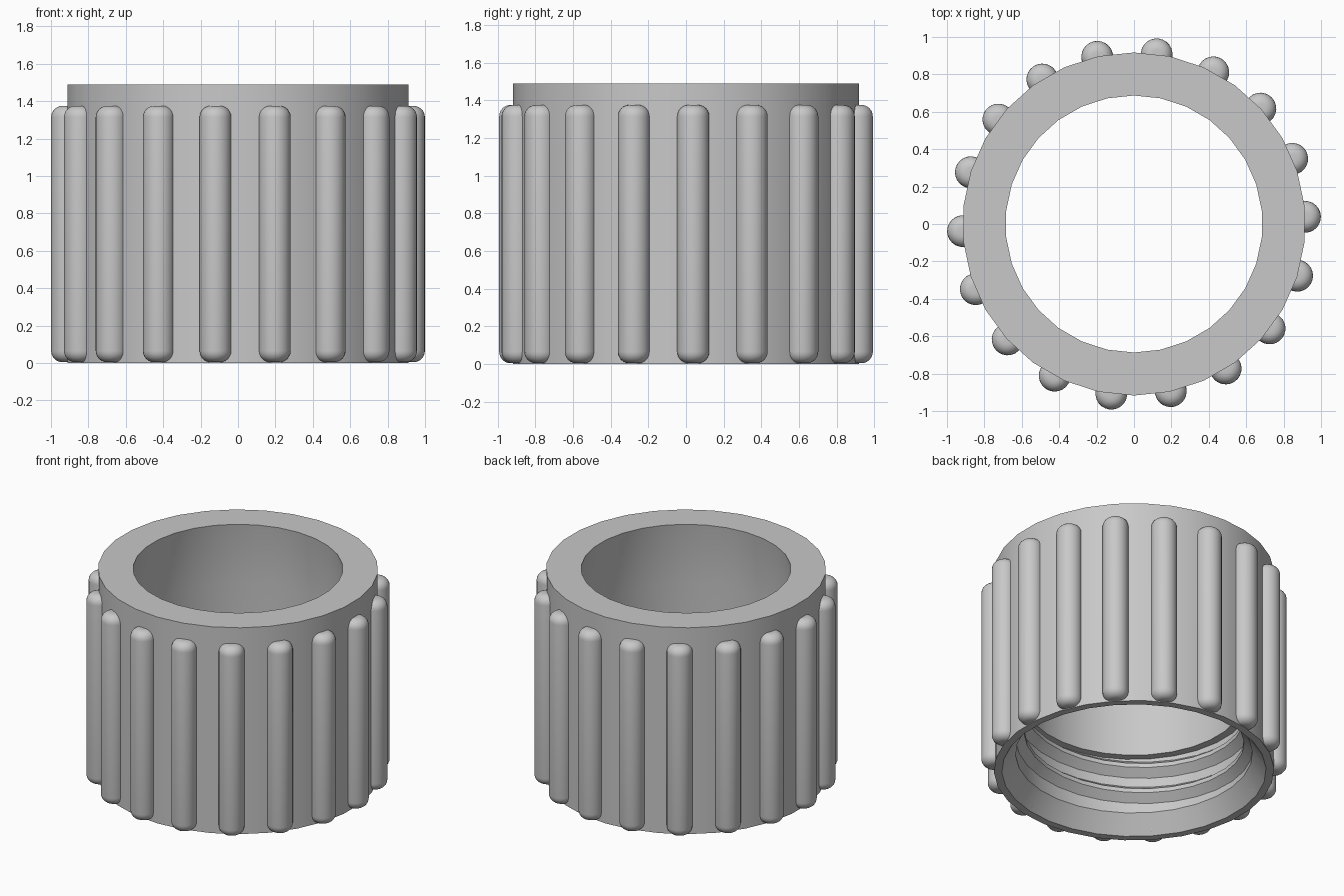
import bpy, bmesh
from math import cos, sin, pi, tau, radians

if "Cube" in bpy.data.objects:
    bpy.data.objects.remove(bpy.data.objects["Cube"])

grey = bpy.data.materials.new("plain grey")
grey.use_nodes = True
colour = (0.58, 0.58, 0.58, 1)
grey.diffuse_color = colour
grey.node_tree.nodes["Principled BSDF"].inputs["Base Color"].default_value = colour

SIDES = 30
TURN = radians(6)


def finish(bm, name, angle):
    bmesh.ops.recalc_face_normals(bm, faces=bm.faces)
    mesh = bpy.data.meshes.new(name)
    bm.to_mesh(mesh)
    bm.free()
    mesh.materials.append(grey)
    ob = bpy.data.objects.new(name, mesh)
    bpy.context.collection.objects.link(ob)
    bpy.ops.object.select_all(action="DESELECT")
    ob.select_set(True)
    bpy.context.view_layer.objects.active = ob
    bpy.ops.object.shade_smooth_by_angle(angle=radians(angle))
    return ob


def lathe(name, profile, sides, turn=0, closed=True, angle=30):
    """Turn a profile of (radius, height) points around z."""
    bm = bmesh.new()
    rings = []
    for i in range(sides):
        a = turn + tau * i / sides
        rings.append([bm.verts.new((r * cos(a), r * sin(a), z)) for r, z in profile])
    n = len(profile)
    for i, ring in enumerate(rings):
        nxt = rings[(i + 1) % sides]
        for j in range(n if closed else n - 1):
            k = (j + 1) % n
            bm.faces.new((ring[j], nxt[j], nxt[k], ring[k]))
    if not closed:
        bm.faces.new([r[0] for r in rings])
        bm.faces.new([r[-1] for r in rings])
    return finish(bm, name, angle)


# Cap body: outer wall, bore easing wider downward, ledge, threaded bore, flared mouth
lathe("cap_body", [(0.917, 0), (0.917, 1.49), (0.687, 1.49), (0.71, 1.3), (0.72, 1.05),
                   (0.72, 0.53), (0.775, 0.53), (0.775, 0.125), (0.865, 0)], SIDES, TURN)

# Grip ribs: rounded rods spaced around the wall
RIB, ROUND, LOW, HIGH = 0.085, 0.06, 0.005, 1.375
arc = [(RIB - ROUND + ROUND * sin(t), ROUND * (1 - cos(t)))
       for t in (pi / 2 * i / 6 for i in range(7))]
rib_profile = [(r, LOW + h) for r, h in arc] + [(r, HIGH - h) for r, h in reversed(arc)]
first = lathe("grip_rib_1", rib_profile, 24, closed=False, angle=40)
for i in range(18):
    rib = first if i == 0 else first.copy()
    if i:
        rib.name = f"grip_rib_{i + 1}"
        bpy.context.collection.objects.link(rib)
    a = radians(2.4 + 20 * i)
    rib.location = (0.915 * cos(a), 0.915 * sin(a), 0)
    rib.rotation_euler.z = a

# Screw thread: trapezoid ridge swept along a helix, fading out at both ends
PITCH, START, TURNS = 0.19, 0.13, 2
bm = bmesh.new()
steps = SIDES * TURNS
sections = []
for i in range(steps + 1):
    a = TURN + tau * i / SIDES
    z = START + PITCH * i / SIDES
    fade = min(1, i / 3, (steps - i) / 3)
    crest = 0.78 - 0.06 * fade
    points = [(0.785, z - 0.06), (crest, z), (crest, z + 0.03), (0.785, z + 0.08)]
    sections.append([bm.verts.new((r * cos(a), r * sin(a), h)) for r, h in points])
for s, t in zip(sections, sections[1:]):
    for j in range(4):
        k = (j + 1) % 4
        bm.faces.new((s[j], t[j], t[k], s[k]))
bm.faces.new(sections[0])
bm.faces.new(sections[-1])
finish(bm, "screw_thread", 25)
